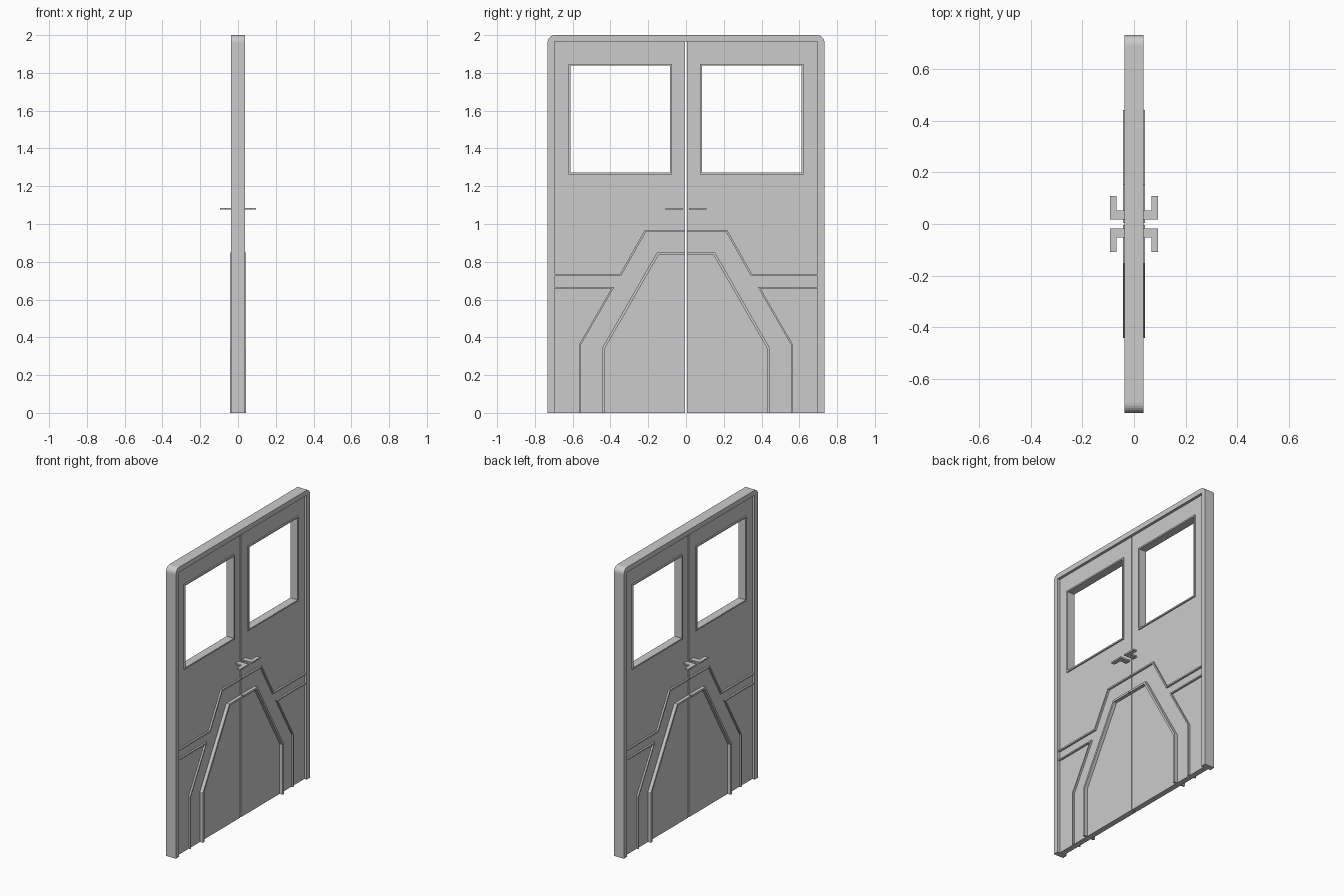
import bpy, bmesh, math
from mathutils import Vector

if "Cube" in bpy.data.objects:
    bpy.data.objects.remove(bpy.data.objects["Cube"])

GAP, SIDE, TOP = 0.004, 0.697, 1.965      # half seam, frame inner side, frame inner top
FRAME_D, LEAF_D = 0.0375, 0.019           # half thicknesses in x


def finish(bm, name, mirror=(False, False, False)):
    bmesh.ops.recalc_face_normals(bm, faces=bm.faces[:])
    me = bpy.data.meshes.new(name)
    bm.to_mesh(me)
    bm.free()
    ob = bpy.data.objects.new(name, me)
    bpy.context.collection.objects.link(ob)
    if any(mirror):
        m = ob.modifiers.new("Mirror", 'MIRROR')
        m.use_axis = mirror
        m.use_mirror_merge = False
    return ob


def extrude(bm, faces, offset):
    r = bmesh.ops.extrude_face_region(bm, geom=faces, use_keep_orig=True)
    bmesh.ops.translate(bm, vec=offset,
                        verts=[g for g in r['geom'] if isinstance(g, bmesh.types.BMVert)])


def moulding(name, path, width, depth, closed=False):
    """Mitred strip along a (y, z) path, raised on both faces of both leaves."""
    pts = [Vector(p) for p in path]
    n = len(pts)
    segs = n if closed else n - 1
    norms = []
    for i in range(segs):
        d = (pts[(i + 1) % n] - pts[i]).normalized()
        norms.append(Vector((-d.y, d.x)))
    bm = bmesh.new()
    rows = []
    for i, p in enumerate(pts):
        a = norms[i - 1] if (closed or i > 0) else norms[0]
        b = norms[i] if i < segs else norms[-1]
        m = (a + b) / (1 + a.dot(b)) * width / 2
        rows.append([bm.verts.new((LEAF_D - 0.001, q.x, q.y)) for q in (p - m, p + m)])
    faces = []
    for i in range(segs):
        r, s = rows[i], rows[(i + 1) % n]
        faces.append(bm.faces.new((r[0], s[0], s[1], r[1])))
    extrude(bm, faces, (depth - LEAF_D + 0.001, 0, 0))
    return finish(bm, name, (True, True, False))


# Outer frame: inverted U with rounded top corners
W, R = 0.733, 0.04
arc = [(W - R + R * math.cos(t), 2 - R + R * math.sin(t))
       for t in [math.pi / 2 * i / 6 for i in range(7)]]
half = [(SIDE, 0), (W, 0)] + arc
outline = half + [(-y, z) for y, z in reversed(half)] + [(-SIDE, TOP), (SIDE, TOP)]
bm = bmesh.new()
face = bm.faces.new([bm.verts.new((-FRAME_D, y, z)) for y, z in outline])
extrude(bm, [face], (2 * FRAME_D, 0, 0))
finish(bm, "door_frame")

# Door leaves with window openings
ys = (GAP, 0.084, 0.611, SIDE)
zs = (0, 1.272, 1.838, TOP)
bm = bmesh.new()
grid = [[bm.verts.new((-LEAF_D, y, z)) for z in zs] for y in ys]
cells = [bm.faces.new((grid[i][j], grid[i + 1][j], grid[i + 1][j + 1], grid[i][j + 1]))
         for i in range(3) for j in range(3) if (i, j) != (1, 1)]
extrude(bm, cells, (2 * LEAF_D, 0, 0))
finish(bm, "door_leaves", (False, True, False))

# Window rims
moulding("window_rims", [(0.079, 1.267), (0.616, 1.267), (0.616, 1.843), (0.079, 1.843)],
         0.01, 0.028, closed=True)

# Decorative mouldings on the lower panels
moulding("upper_moulding", [(SIDE, 0.729), (0.347, 0.729), (0.216, 0.962), (GAP, 0.962)],
         0.010, 0.031)
moulding("side_moulding", [(SIDE, 0.663), (0.387, 0.663), (0.56, 0.363), (0.56, 0)],
         0.009, 0.031)
moulding("arch_moulding", [(GAP, 0.842), (0.15, 0.842), (0.435, 0.345), (0.435, 0)],
         0.014, 0.042)

# Flat L-shaped lever handles
lever = [(LEAF_D - 0.002, 0.017), (0.094, 0.017), (0.094, 0.109), (0.067, 0.109),
         (0.067, 0.052), (LEAF_D - 0.002, 0.052)]
bm = bmesh.new()
face = bm.faces.new([bm.verts.new((x, y, 1.076)) for x, y in lever])
extrude(bm, [face], (0, 0, 0.01))
finish(bm, "lever_handles", (True, True, False))
